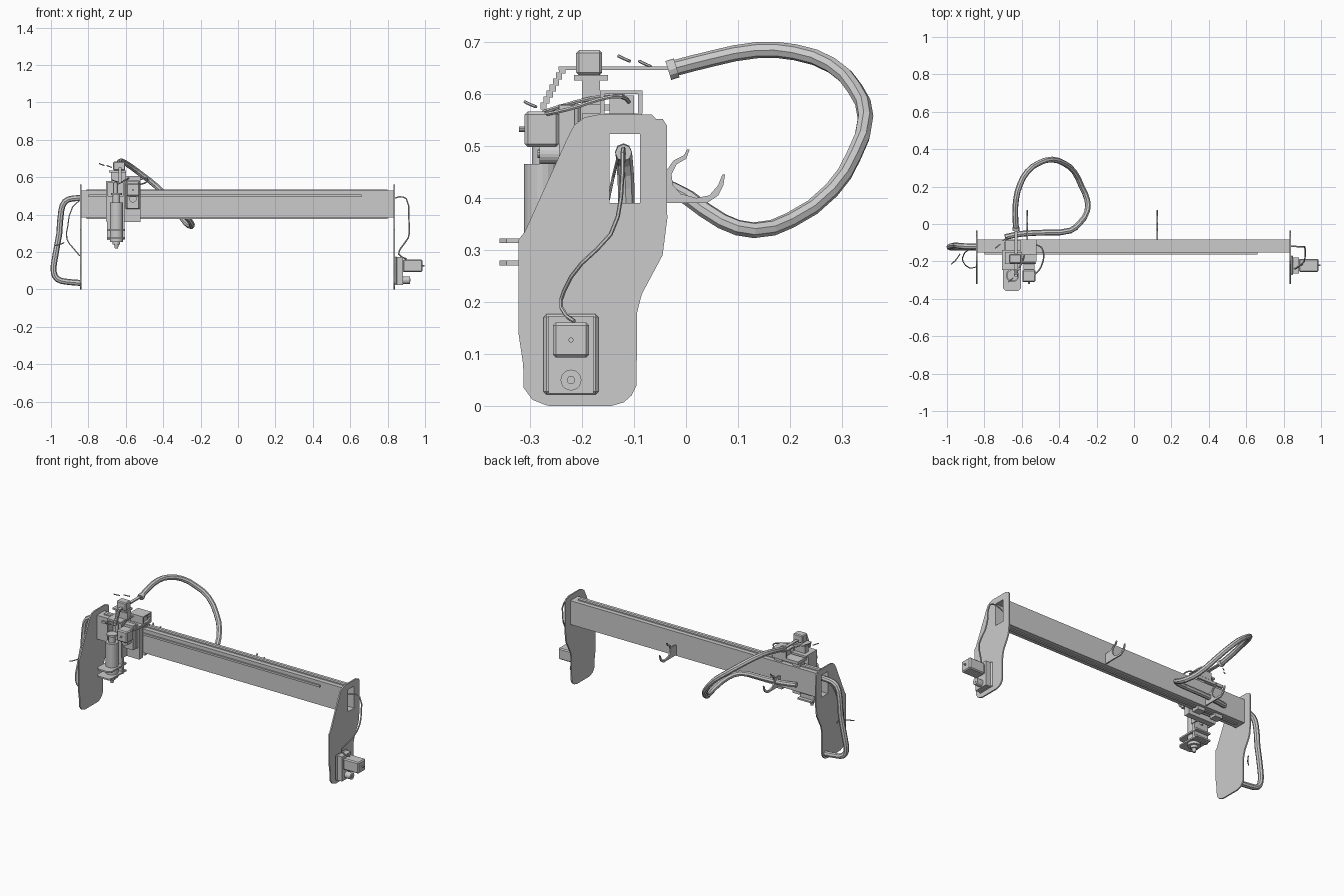
import bpy, bmesh
from math import pi
from mathutils import Matrix, Vector

if "Cube" in bpy.data.objects:
    bpy.data.objects.remove(bpy.data.objects["Cube"])

I4 = Matrix.Identity(4)
YZ = Matrix(((0, 0, 1, 0), (1, 0, 0, 0), (0, 1, 0, 0), (0, 0, 0, 1)))  # profile plane -> y,z


def link(name, data, mat=I4):
    ob = bpy.data.objects.new(name, data)
    bpy.context.collection.objects.link(ob)
    ob.matrix_world = mat
    return ob


def box(name, x, y, z, mat=I4, bevel=0):
    bm = bmesh.new()
    bmesh.ops.create_cube(bm, size=1)
    for v in bm.verts:
        v.co = [a[0] + (a[1] - a[0]) * (c + .5) for a, c in zip((x, y, z), v.co)]
    me = bpy.data.meshes.new(name)
    bm.to_mesh(me)
    bm.free()
    ob = link(name, me, mat)
    if bevel:
        b = ob.modifiers.new("bevel", 'BEVEL')
        b.width, b.segments = bevel, 1
    return ob


def cyl(name, p, q, r, mat=I4, n=20, r2=None):
    p, q = Vector(p), Vector(q)
    bm = bmesh.new()
    bmesh.ops.create_cone(bm, cap_ends=True, segments=n, radius1=r,
                          radius2=r if r2 is None else r2, depth=(q - p).length)
    rot = (q - p).to_track_quat('Z', 'Y').to_matrix().to_4x4()
    bm.transform(Matrix.Translation((p + q) / 2) @ rot)
    me = bpy.data.meshes.new(name)
    bm.to_mesh(me)
    bm.free()
    return link(name, me, mat)


def profile(name, loops, thick, mat):
    """Flat plate from closed outlines; later outlines are holes."""
    cu = bpy.data.curves.new(name, 'CURVE')
    cu.dimensions, cu.fill_mode, cu.extrude = '2D', 'BOTH', thick / 2
    for pts in loops:
        s = cu.splines.new('POLY')
        s.points.add(len(pts) - 1)
        for sp, p in zip(s.points, pts):
            sp.co = (*p, 0, 1)
        s.use_cyclic_u = True
    return to_mesh(name, cu, mat)


def tube(name, pts, r, sides=1, res=2):
    cu = bpy.data.curves.new(name, 'CURVE')
    cu.dimensions, cu.bevel_depth = '3D', r
    cu.bevel_resolution, cu.resolution_u, cu.use_fill_caps = sides, res, True
    s = cu.splines.new('BEZIER')
    s.bezier_points.add(len(pts) - 1)
    for b, p in zip(s.bezier_points, pts):
        b.co = p
        b.handle_left_type = b.handle_right_type = 'AUTO'
    return to_mesh(name, cu, I4)


def to_mesh(name, cu, mat):
    tmp = link(name + "_curve", cu)
    bpy.context.view_layer.update()
    dg = bpy.context.evaluated_depsgraph_get()
    me = bpy.data.meshes.new_from_object(tmp.evaluated_get(dg))
    bpy.data.objects.remove(tmp)
    for p in me.polygons:
        p.use_smooth = False
    return link(name, me, mat)


# Side plates with a cable window
outline = [(-.27, .002), (-.295, .012), (-.312, .035), (-.313, .08), (-.322, .14), (-.322, .32),
           (-.31, .335), (-.228, .515), (-.215, .54), (-.195, .555), (-.17, .56), (-.065, .56),
           (-.058, .552), (-.045, .552), (-.037, .54), (-.036, .36), (-.045, .29), (-.085, .215),
           (-.094, .18), (-.095, .04), (-.105, .02), (-.12, .007), (-.145, 0), (-.26, 0)]
window = [(-.147, .39), (-.088, .39), (-.088, .523), (-.147, .523)]
for side, x in (("left", -.842), ("right", .835)):
    profile(side + "_side_plate", [outline, window], .008, Matrix.Translation((x, 0, 0)) @ YZ)

# Hollow cross beam, guide rails and rack
rim = [(-.153, .384), (-.082, .384), (-.082, .528), (-.153, .528)]
profile("cross_beam", [rim, window], 1.67, Matrix.Translation((-.003, 0, 0)) @ YZ)
box("top_rail", (-.81, .8), (-.126, -.108), (.527, .535))
box("lower_rail", (-.81, .8), (-.126, -.108), (.378, .385))
box("front_rack", (-.8, .66), (-.162, -.152), (.495, .507))

# Cable hooks behind the beam
hook = [(-.083, .39), (.04, .39), (.062, .405), (.072, .425), (.075, .445), (.07, .445), (.062, .425),
        (.045, .405), (.02, .4), (-.01, .408), (-.025, .425), (-.028, .445), (-.018, .465),
        (0, .475), (.007, .493), (.002, .493), (-.004, .482), (-.024, .472), (-.036, .455), (-.083, .45)]
for i, x in enumerate((-.57, .125)):
    profile(f"cable_hook_{i}", [hook], .008, Matrix.Translation((x, 0, 0)) @ YZ)


# Motor, mount and pulley unit: local +x points outward
def drive(name, mat, half, z0, z1, length, zp):
    d = .042
    box(name + "_mount_base", (0, .012), (-half, half), (z0, z1), mat, .006)
    box(name + "_mount_block", (.012, d), (-half + .01, half - .01), (z0 + .002, z1 - .004), mat)
    zm = z1 - .05
    box(name + "_motor", (d, d + length), (-.035, .035), (zm - .034, zm + .034), mat, .006)
    cyl(name + "_shaft", (d + length, 0, zm), (d + length + .011, 0, zm), .005, mat, 10)
    cyl(name + "_pulley", (d, 0, zp), (d + .038, 0, zp), .02, mat)
    cyl(name + "_pulley_bolt", (d + .038, 0, zp), (d + .041, 0, zp), .008, mat, 10)


drive("y_drive", Matrix.Translation((.839, -.221, 0)), .053, .022, .177, .105, .05)
drive("x_drive", Matrix.Translation((-.562, -.202, 0)) @ Matrix.Rotation(-pi / 2, 4, 'Z'),
      .04, .43, .582, .066, .485)

# Carriage wrapped around the beam
box("carriage_front_plate", (-.70, -.52), (-.2, -.165), (.362, .56))
box("carriage_top_plate", (-.69, -.52), (-.2, -.085), (.545, .562))
for i, y in enumerate((-.165, -.092)):
    box(f"carriage_top_wall_{i}", (-.61, -.52), (y, y + .008), (.562, .606))
box("carriage_top_lid", (-.61, -.52), (-.165, -.084), (.6, .607))
box("connector_block", (-.595, -.535), (-.147, -.1), (.562, .597))
for i, z in enumerate((.536, .372)):
    for j, x in enumerate((-.67, -.55)):
        box(f"guide_block_{i}_{j}", (x - .025, x + .025), (-.14, -.095), (z - .01, z + .01))

# Vertical axis with its motor
box("z_axis_back", (-.705, -.605), (-.2, -.188), (.364, .57))
for i, x in enumerate((-.705, -.612)):
    box(f"z_axis_side_{i}", (x, x + .008), (-.245, -.165), (.364, .578))
box("z_axis_cap", (-.705, -.604), (-.245, -.14), (.568, .58))
box("z_motor_column", (-.68, -.6), (-.2, -.165), (.58, .628))
box("z_motor_plate", (-.69, -.6), (-.215, -.15), (.626, .636))
box("z_motor", (-.667, -.603), (-.211, -.161), (.636, .684), bevel=.005)
cyl("z_screw", (-.655, -.222, .364), (-.655, -.222, .57), .01, n=12)
box("spindle_carrier", (-.7, -.608), (-.238, -.222), (.265, .5))

# Spindle and its two round-nosed clamps
c = (-.65, -.276)
cyl("spindle_body", (*c, .255), (*c, .465), .035)
cyl("spindle_neck", (*c, .465), (*c, .505), .02)
cyl("spindle_cap", (*c, .505), (*c, .515), .03)
cyl("spindle_nose", (*c, .24), (*c, .255), .02)
cyl("spindle_collet", (*c, .218), (*c, .24), .008, r2=.013, n=12)
clamp = [(-.7, -.2), (-.7, -.345), (-.685, -.358), (-.62, -.358), (-.605, -.345), (-.605, -.2)]
for i, z in enumerate((.275, .318)):
    profile(f"spindle_clamp_{i}", [clamp], .009, Matrix.Translation((0, 0, z)))

# Stepped cable arm over the vertical axis
box("cable_arm", (-.64, -.622), (-.245, -.03), (.646, .653))
for i in range(7):
    y, z = -.28 + .006 * i, .57 + .0115 * i
    box(f"arm_link_{i}", (-.64, -.622), (y, y + .012), (z, z + .014))
for i, (x, y, z) in enumerate(((-.73, -.12, .668), (-.69, -.08, .658), (-.66, -.3, .58))):
    tube(f"cable_tie_{i}", [(x - .012, y - .01, z + .005), (x, y, z), (x + .015, y + .012, z - .005)], .003)

# Main hose looping behind the beam
tube("main_hose", [(-.63, -.028, .648), (-.635, .05, .668), (-.63, .135, .684), (-.61, .21, .68),
                   (-.57, .28, .655), (-.51, .325, .61), (-.44, .345, .555), (-.37, .322, .48),
                   (-.32, .28, .415), (-.28, .2, .357), (-.25, .13, .338), (-.25, .07, .355),
                   (-.29, .005, .4), (-.34, -.035, .42), (-.45, -.045, .425), (-.6, -.052, .426),
                   (-.69, -.07, .43)], .0155, 2)
cyl("hose_fitting", (-.63, -.034, .645), (-.63, -.018, .65), .019, n=12)

# Hose leaving the left window and running down the plate
tube("left_hose", [(-.8, -.12, .487), (-.88, -.12, .487), (-.925, -.118, .47), (-.945, -.115, .42),
                   (-.955, -.115, .3), (-.982, -.12, .15), (-.985, -.125, .09), (-.965, -.125, .055),
                   (-.92, -.125, .042), (-.84, -.125, .035)], .016, 2)

# Loose wires
tube("left_wire", [(-.84, -.13, .48), (-.885, -.14, .44), (-.91, -.165, .34), (-.915, -.2, .27),
                   (-.88, -.235, .22), (-.846, -.23, .18)], .003)
tube("left_wire_tail", [(-.93, -.16, .25), (-.955, -.195, .24), (-.978, -.215, .235)], .003)
tube("right_wire", [(.8, -.12, .47), (.86, -.12, .495), (.9, -.122, .485), (.912, -.125, .4),
                    (.915, -.145, .33), (.91, -.2, .275), (.87, -.235, .22), (.86, -.24, .19),
                    (.9, -.215, .163)], .004)
tube("carriage_wire", [(-.53, -.11, .585), (-.495, -.125, .595), (-.483, -.165, .59),
                       (-.49, -.21, .575), (-.51, -.25, .565), (-.54, -.275, .56)], .004)
tube("motor_wire", [(-.64, -.275, .565), (-.6, -.21, .585), (-.58, -.15, .597), (-.56, -.12, .6)], .004)
